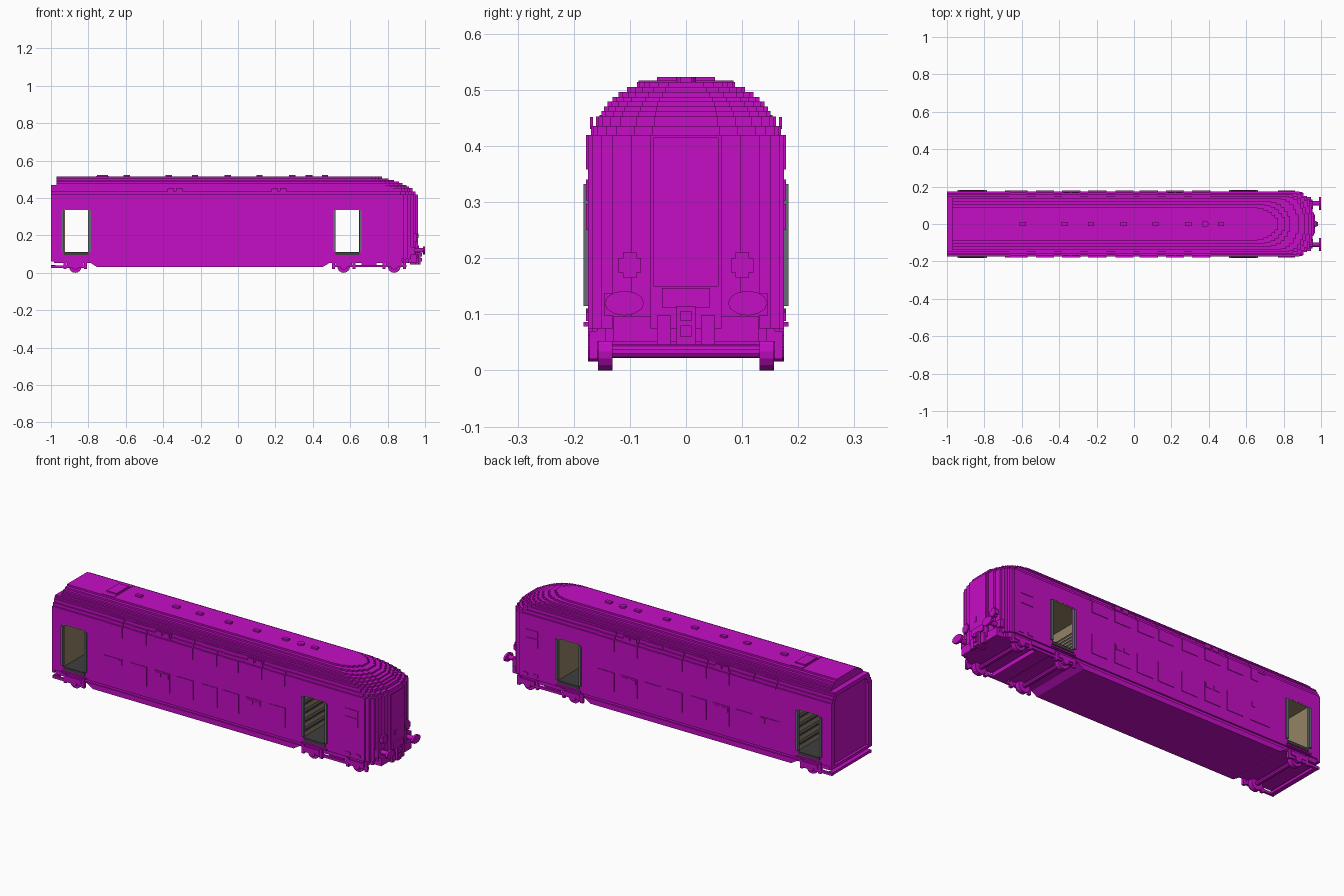
import bpy
import bmesh
from math import pi
from mathutils import Matrix, Vector

cube = bpy.data.objects.get("Cube")
if cube:
    bpy.data.objects.remove(cube, do_unlink=True)


def material(name, r, g, b):
    m = bpy.data.materials.new(name)
    m.use_nodes = True
    m.diffuse_color = (r, g, b, 1)
    m.node_tree.nodes["Principled BSDF"].inputs["Base Color"].default_value = (r, g, b, 1)
    return m


MAGENTA = material("magenta", .56, .004, .56)
GREY = material("slate grey", .13, .155, .18)
DARK = material("dark grey", .05, .05, .052)
BEIGE = material("beige", .30, .23, .13)


def finish(name, bm, mat):
    bmesh.ops.recalc_face_normals(bm, faces=bm.faces)
    me = bpy.data.meshes.new(name)
    bm.to_mesh(me)
    bm.free()
    me.materials.append(mat)
    ob = bpy.data.objects.new(name, me)
    bpy.context.collection.objects.link(ob)
    return ob


def add_box(bm, x0, x1, y0, y1, z0, z1):
    mid = Vector((x0 + x1, y0 + y1, z0 + z1)) / 2
    size = Matrix.Diagonal((x1 - x0, y1 - y0, z1 - z0, 1))
    bmesh.ops.create_cube(bm, size=1, matrix=Matrix.Translation(mid) @ size)


def boxes(name, mat, items, mirror=False):
    """One object from boxes; mirror repeats them across the long axis."""
    bm = bmesh.new()
    for x0, x1, y0, y1, z0, z1 in items:
        add_box(bm, x0, x1, y0, y1, z0, z1)
        if mirror:
            add_box(bm, x0, x1, -y1, -y0, z0, z1)
    return finish(name, bm, mat)


def rods(name, mat, items, axis, sides=16):
    """One object from cylinders (x, y, z, radius, length) along an axis."""
    turn = {"x": Matrix.Rotation(pi / 2, 4, "Y"), "y": Matrix.Rotation(pi / 2, 4, "X"),
            "z": Matrix.Identity(4)}[axis]
    bm = bmesh.new()
    for x, y, z, r, length in items:
        bmesh.ops.create_cone(bm, cap_ends=True, segments=sides, radius1=r, radius2=r,
                              depth=length, matrix=Matrix.Translation((x, y, z)) @ turn)
    return finish(name, bm, mat)


NOSE = [(1, 1), (.95, .7), (.86, .48), (.75, .3), (.56, .14), (.36, 0)]


def slab(bm, rear, tip, half, depth, z0, z1):
    """Horizontal slab with a stepped round nose."""
    side = [(rear, half)]
    for i, (f, d) in enumerate(NOSE):
        x = tip - d * depth
        side.append((x, f * half))
        if i + 1 < len(NOSE):
            side.append((x, NOSE[i + 1][0] * half))
    outline = side + [(x, -y) for x, y in reversed(side)]
    low = [bm.verts.new((x, y, z0)) for x, y in outline]
    high = [bm.verts.new((x, y, z1)) for x, y in outline]
    bm.faces.new(low)
    bm.faces.new(high)
    for i in range(len(low)):
        j = (i + 1) % len(low)
        bm.faces.new((low[i], low[j], high[j], high[i]))


W = .175                                   # body half width
REAR, TIP = -.985, .96
FLOOR, LINTEL = .11, .34
DOORS = [(-.93, -.80, 1), (.52, .65, -1)]  # start, end, direction of stairs
STAIR = .09

# Roof steps: top height, half width, nose tip
ARCH = [(.42, W, TIP), (.436, .166, .95), (.453, .157, .932), (.462, .151, .915),
        (.47, .146, .9), (.479, .14, .88), (.487, .131, .86), (.496, .12, .835),
        (.505, .105, .805), (.514, .087, .77)]

# Lower body, cab and roof
bm = bmesh.new()
slab(bm, REAR, TIP - .01, W - .008, .075, .052, .075)
slab(bm, REAR, TIP, W, .075, .075, FLOOR - .004)
finish("lower_body", bm, MAGENTA)

bm = bmesh.new()
slab(bm, DOORS[1][1], TIP, W, .075, FLOOR - .004, LINTEL)
finish("cab", bm, MAGENTA)

bm = bmesh.new()
bottom = LINTEL
for i, (top, half, tip) in enumerate(ARCH):
    rear = REAR if top < .475 else -.97
    slab(bm, rear, tip, half, .075 + .004 * i, bottom, top)
    bottom = top
finish("stepped_roof", bm, MAGENTA)

# Passenger saloon between the doors, with side walls beside the stairs
low, high = DOORS[0][1], DOORS[1][0]
boxes("saloon", MAGENTA, [(low + STAIR, high - STAIR, -W, W, FLOOR - .004, LINTEL),
                          (REAR, DOORS[0][0], -W, W, FLOOR - .004, LINTEL)])
boxes("stair_side_walls", MAGENTA, [(low, low + STAIR, W - .01, W, FLOOR - .004, LINTEL),
                                    (high - STAIR, high, W - .01, W, FLOOR - .004, LINTEL)], True)

# Underfloor tub with sloping ends
bm = bmesh.new()
tub = [(-.80, .06), (-.755, .032), (.455, .032), (.5, .06)]
ends = [[bm.verts.new((x, y, z)) for x, z in tub] for y in (-W + .003, W - .003)]
for e in ends:
    bm.faces.new(e)
for i in range(4):
    j = (i + 1) % 4
    bm.faces.new((ends[0][i], ends[0][j], ends[1][j], ends[1][i]))
finish("underfloor_tub", bm, MAGENTA)

# Vestibules: floor, lining, stairs, door posts and footboards
floors, lining, treads, risers, posts, sills, foot = [], [], [], [], [], [], []
for a, b, way in DOORS:
    inner = b if way > 0 else a
    outer = a if way > 0 else b
    far = inner + way * STAIR
    x0, x1 = min(outer, far), max(outer, far)
    floors.append((x0, x1, -W + .001, W - .001, FLOOR - .006, FLOOR))
    lining.append((x0, x1, -W + .001, W - .001, LINTEL - .004, LINTEL + .001))
    for wall, face in ((outer, way), (far, -way)):
        e = wall + face * .004
        lining.append((min(wall, e), max(wall, e), -W + .002, W - .002, FLOOR, LINTEL))
    for k in range(5):
        s, e = sorted((inner + way * STAIR * (k + .3) / 5, far))
        z = FLOOR + .034 * (k + 1)
        risers.append((s, e, -.16, .16, z - .034, z - .012))
        treads.append((s, e, -.16, .16, z - .012, z))
    for x in (a - .006, b + .006):
        posts.append((x - .007, x + .007, W - .005, .183, .115, .332))
    sills.append((a, b, W - .005, W + .003, .094, FLOOR))
    foot.append((a - .01, b + .01, W - .01, .183, .078, .086))
boxes("vestibule_floor", DARK, floors)
boxes("vestibule_lining", BEIGE, lining)
boxes("stair_risers", BEIGE, risers)
boxes("stair_treads", DARK, treads)
boxes("door_posts", GREY, posts, True)
boxes("door_sills", DARK, sills, True)
boxes("footboards", MAGENTA, foot, True)

# Windows: thin panes, the upper row following the roof steps
T = .003
panes = []


def curved_pane(x0, x1, z0, z1):
    base = z0
    for top, half, _ in ARCH:
        if top > base and base < z1:
            panes.append((x0, x1, half - .002, half + T, base, min(top, z1)))
            base = top


STARTS = [-.525, -.385, -.245, -.10, .03, .17, .31]
for i, x in enumerate(STARTS):
    curved_pane(x, x + .096, .358, .455)
    panes.append((x, x + .098, W - .002, W + T, .135, .24))
    if i in (1, 5):
        for z in (.21, .43):
            half = W if z < .42 else .166
            panes.append((x + .008, x + .044, half, half + .005, z, z + .022))
            panes.append((x + .054, x + .09, half, half + .005, z, z + .022))
curved_pane(-.665, -.575, .41, .455)
curved_pane(-.615, -.575, .358, .41)
panes.append((-.69, -.57, W - .002, W + T, .135, .24))
panes.append((-.60, -.575, W, W + .005, .21, .235))
boxes("side_windows", MAGENTA, panes, True)
boxes("cab_side_windows", MAGENTA, [(.77, .845, W - .002, W + T, .25, .297),
                                    (.77, .845, W - .002, W + T, .303, .34),
                                    (.77, .80, W - .002, W + T, .088, .104),
                                    (.83, .86, W - .002, W + T, .088, .104)], True)

# Rear end frame around a recessed panel
rim, base = [], .06
for top, half, _ in ARCH[:5]:
    rim.append((-1, REAR, half - .03, half, base, top))
    base = top
rim.append((-1, REAR, 0, .13, .448, .47))
rim.append((-1, REAR, 0, .16, .06, .075))
boxes("rear_end_frame", MAGENTA, rim, True)

# Roof hatch and vents
boxes("roof_hatch", MAGENTA, [(-.76, -.69, -.085, .085, .51, .517),
                              (-.755, -.695, -.052, .052, .515, .523)])
boxes("roof_vents", MAGENTA, [(x - .017, x + .017, -.01, .01, .51, .523)
                              for x in (-.595, -.37, -.23, -.055, .115, .29, .465)])
rods("roof_dome", MAGENTA, [(.38, 0, .517, .018, .012)], "z")

# Cab front: windscreen, lamps, apron and coupler
boxes("windscreen", MAGENTA, [(TIP - .002, TIP + T, -.058, .058, .15, .415),
                              (TIP, TIP + .005, -.026, -.011, .185, .21)])
boxes("headlamps", MAGENTA, [(.93, .957, .08, .12, .175, .2),
                             (.93, .957, .088, .112, .166, .21)], True)
boxes("front_apron", MAGENTA, [(.9, .955, .0, .13, .052, .097),
                               (.9, .945, .08, .145, .097, .138),
                               (.95, .968, 0, .043, .112, .147),
                               (.95, .968, .027, .052, .045, .098)], True)
boxes("coupler", MAGENTA, [(.92, .975, -.017, .017, .045, .115),
                           (.97, .985, -.01, .01, .06, .08),
                           (.97, .985, -.01, .01, .088, .106)])

# Buffers
rods("buffer_stems", MAGENTA, [(.962, s * .11, .12, .012, .06) for s in (-1, 1)], "x")
heads = rods("buffer_heads", MAGENTA, [(.994, s * .11, .12, .022, .012) for s in (-1, 1)], "x", 12)
for v in heads.data.vertices:
    c = .11 if v.co.y > 0 else -.11
    v.co.y = c + (v.co.y - c) * 1.6

# Bogies: wheels, axles and frames
AXLES = [-.87, .565, .835]
rods("wheels", MAGENTA, [(x, s * .144, .034, .034, .026) for x in AXLES for s in (-1, 1)], "y")
rods("axles", MAGENTA, [(x, 0, .034, .012, .3) for x in AXLES], "y", 10)
rods("axle_boxes", MAGENTA, [(x, s * .165, .036, .02, .02) for x in AXLES for s in (-1, 1)], "y", 8)
frames = [(-1, -.82, .158, .17, .026, .04), (.505, .9, .158, .17, .03, .043)]
for x in AXLES:
    frames.append((x - .045, x + .045, .158, W, .04, .062))
    for d in (-.055, .055):
        frames.append((x + d - .008, x + d + .008, .158, .172, .02, .07))
boxes("bogie_frames", MAGENTA, frames, True)
boxes("bogie_beams", MAGENTA, [(.66, .74, -.16, .16, .03, .055),
                               (-1, -.975, -.16, .16, .028, .042)])
